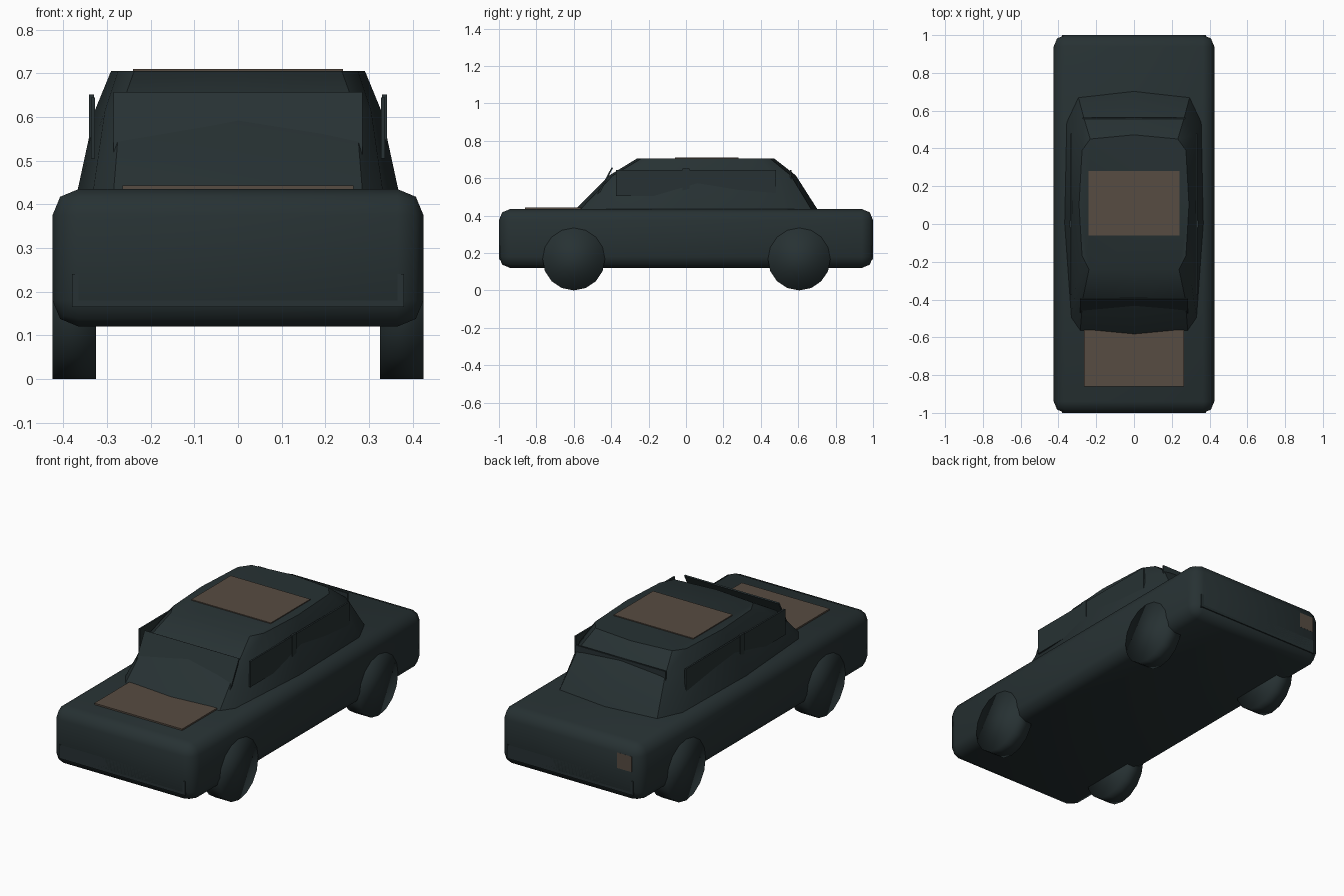
import bpy, bmesh, math
from mathutils import Matrix

if "Cube" in bpy.data.objects:
    bpy.data.objects.remove(bpy.data.objects["Cube"])


def material(name, rgb):
    m = bpy.data.materials.new(name)
    m.diffuse_color = (*rgb, 1)
    m.use_nodes = True
    m.node_tree.nodes["Principled BSDF"].inputs["Base Color"].default_value = m.diffuse_color
    return m


DARK = material("dark slate", (0.020, 0.031, 0.033))
TAN = material("dull tan", (0.095, 0.072, 0.054))


def add(name, bm, mat, smooth=None):
    bmesh.ops.recalc_face_normals(bm, faces=bm.faces)
    me = bpy.data.meshes.new(name)
    bm.to_mesh(me)
    bm.free()
    me.materials.append(mat)
    ob = bpy.data.objects.new(name, me)
    bpy.context.collection.objects.link(ob)
    if smooth is not None:
        bpy.ops.object.select_all(action='DESELECT')
        ob.select_set(True)
        bpy.context.view_layer.objects.active = ob
        if smooth >= 180:
            bpy.ops.object.shade_smooth()
        else:
            bpy.ops.object.shade_smooth_by_angle(angle=math.radians(smooth))
    return ob


def box(name, lo, hi, mat, bevel=0, smooth=None):
    bm = bmesh.new()
    bmesh.ops.create_cube(bm, size=1)
    for v in bm.verts:
        v.co = [lo[i] if v.co[i] < 0 else hi[i] for i in range(3)]
    if bevel:
        bmesh.ops.bevel(bm, geom=bm.edges[:], offset=bevel, segments=2,
                        profile=0.5, affect='EDGES')
    return add(name, bm, mat, smooth)


# Main body with rounded edges
box("body", (-0.425, -1, 0.12), (0.425, 1, 0.435), DARK, 0.06, 180)

# Cabin: three stacked outlines, right half of each from front to rear
sections = [
    (0.43, [(0, -0.595), (0.285, -0.568), (0.332, -0.5), (0.368, 0.0),
            (0.357, 0.54), (0.295, 0.672), (0, 0.705)]),
    (0.615, [(0, -0.41), (0.27, -0.39), (0.305, -0.32), (0.328, 0.08),
             (0.315, 0.47), (0.265, 0.56), (0, 0.587)]),
    (0.705, [(0, -0.262), (0.238, -0.24), (0.275, -0.168), (0.291, 0.1),
             (0.275, 0.39), (0.232, 0.45), (0, 0.472)]),
]
bm = bmesh.new()
rings = []
for z, half in sections:
    outline = half + [(-x, y) for x, y in half[-2:0:-1]]
    rings.append([bm.verts.new((x, y, z)) for x, y in outline])
for a, b in zip(rings, rings[1:]):
    n = len(a)
    for i in range(n):
        j = (i + 1) % n
        bm.faces.new((a[i], a[j], b[j], b[i]))
bm.faces.new(rings[0][::-1])
bm.faces.new(rings[-1])
add("cabin", bm, DARK, 35)

# Wheels, flush with the body sides
for side, sx in (("left", -1), ("right", 1)):
    for end, y in (("front", -0.6), ("rear", 0.605)):
        bm = bmesh.new()
        bmesh.ops.create_cone(bm, cap_ends=True, segments=16, radius1=0.167,
                              radius2=0.167, depth=0.1)
        bm.transform(Matrix.Translation((sx * 0.3755, y, 0.167))
                     @ Matrix.Rotation(math.pi / 2, 4, 'Y'))
        add(f"{end}_{side}_wheel", bm, DARK, 180)

    # Side window and door pillar
    def xs(a, b):
        return sorted((sx * a, sx * b))
    x0, x1 = xs(0.328, 0.337)
    box(side + "_window", (x0, -0.375, 0.505), (x1, 0.48, 0.645), DARK)
    x0, x1 = xs(0.33, 0.341)
    box(side + "_pillar", (x0, -0.018, 0.5), (x1, 0.018, 0.652), DARK)

# Windshield plate, leaning back; its upper edge stands clear of the cabin
shield = box("windshield", (-0.285, -0.004, 0), (0.285, 0.004, 0.163), DARK)
shield.data.transform(Matrix.Translation((0, -0.471, 0.512))
                      @ Matrix.Rotation(math.radians(-28), 4, 'X'))

# Upright rear window plate
box("rear_window", (-0.272, 0.555, 0.50), (0.272, 0.564, 0.645), DARK)

# Bumpers, almost sunk into the body
box("front_bumper", (-0.38, -1, 0.165), (0.38, -0.95, 0.24), DARK)
box("rear_bumper", (-0.38, 0.95, 0.165), (0.38, 1, 0.24), DARK)

# Tan panels on roof and hood, and the tail light
box("roof_panel", (-0.24, -0.06, 0.701), (0.24, 0.28, 0.71), TAN)
box("hood_panel", (-0.265, -0.86, 0.435), (0.265, -0.56, 0.443), TAN)
box("tail_light", (-0.372, 0.994, 0.29), (-0.285, 1.0005, 0.375), TAN)
